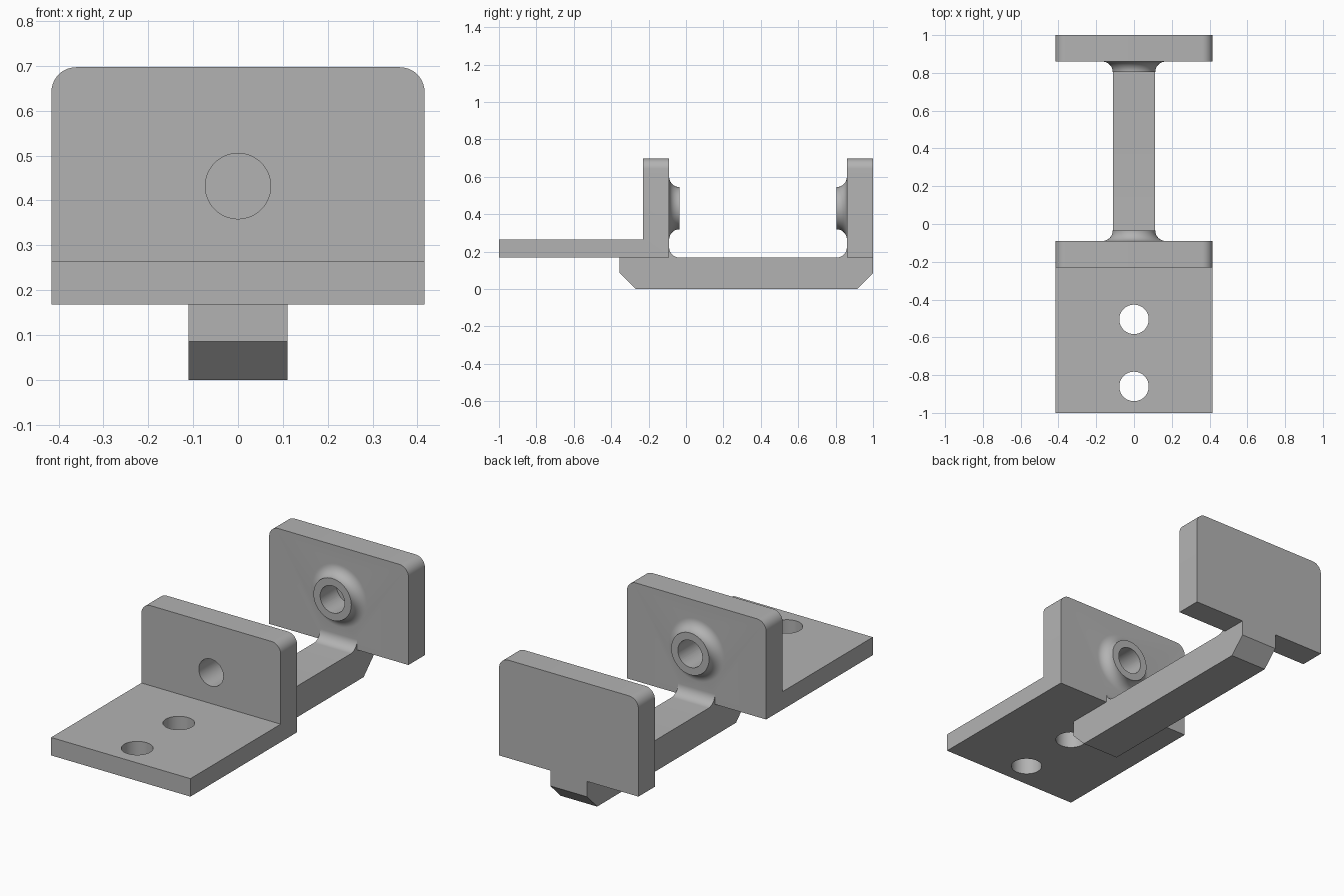
import bpy, bmesh, math
from mathutils import Matrix, Vector

if "Cube" in bpy.data.objects:
    bpy.data.objects.remove(bpy.data.objects["Cube"], do_unlink=True)

GREY = (0.45, 0.45, 0.45, 1)
metal = bpy.data.materials.new("plain grey")
metal.use_nodes = True
metal.diffuse_color = GREY
metal.node_tree.nodes["Principled BSDF"].inputs["Base Color"].default_value = GREY

HALF = 0.416              # half width of the plates
BASE, TOP = 0.168, 0.697  # bottom and top of the plates
FRONT, BACK = -0.09, 0.86  # inner faces of the two plates
R = 0.055                 # fillet and corner radius
AXIS = 0.432              # height of the bore


def add_object(name, bm):
    bmesh.ops.recalc_face_normals(bm, faces=bm.faces)
    mesh = bpy.data.meshes.new(name)
    bm.to_mesh(mesh)
    bm.free()
    mesh.materials.append(metal)
    obj = bpy.data.objects.new(name, mesh)
    bpy.context.collection.objects.link(obj)
    return obj


def prism(name, profile, half, round_top=False):
    """Extrude a (y, z) outline along x, optionally rounding the top corners."""
    bm = bmesh.new()
    face = bm.faces.new([bm.verts.new((-half, y, z)) for y, z in profile])
    ext = bmesh.ops.extrude_face_region(bm, geom=[face])
    moved = [v for v in ext["geom"] if isinstance(v, bmesh.types.BMVert)]
    bmesh.ops.translate(bm, verts=moved, vec=(2 * half, 0, 0))
    if round_top:
        corners = [e for e in bm.edges
                   if all(v.co.z > TOP - 0.001 for v in e.verts)
                   and abs(e.verts[0].co.x - e.verts[1].co.x) < 0.001]
        bmesh.ops.bevel(bm, geom=corners, offset=R, segments=10,
                        profile=0.5, affect='EDGES')
    return add_object(name, bm)


def arc(cx, cy, start, end, steps=12):
    angles = [math.radians(start + (end - start) * i / steps) for i in range(steps + 1)]
    return [(cx + R * math.cos(a), cy + R * math.sin(a)) for a in angles]


def boss(name, face_y, direction):
    """Flared collar turned around the bore axis."""
    outline = [(0, -0.03), (0.113 + R, -0.03)] + arc(0.113 + R, R, 270, 180) + [(0, R)]
    bm = bmesh.new()
    verts = [bm.verts.new((r, face_y + direction * h, AXIS)) for r, h in outline]
    edges = [bm.edges.new(pair) for pair in zip(verts, verts[1:])]
    bmesh.ops.spin(bm, geom=verts + edges, cent=(0, face_y, AXIS), axis=(0, 1, 0),
                   angle=2 * math.pi, steps=64)
    bmesh.ops.remove_doubles(bm, verts=bm.verts, dist=0.0001)
    return add_object(name, bm)


def drill(name, start, end, radius):
    a, b = Vector(start), Vector(end)
    turn = (b - a).to_track_quat('Z', 'Y').to_matrix().to_4x4()
    bm = bmesh.new()
    bmesh.ops.create_cone(bm, cap_ends=True, segments=64, radius1=radius, radius2=radius,
                          depth=(b - a).length, matrix=Matrix.Translation((a + b) / 2) @ turn)
    return add_object(name, bm)


def combine(target, tool, operation):
    mod = target.modifiers.new(operation.lower(), 'BOOLEAN')
    mod.operation, mod.object, mod.solver = operation, tool, 'EXACT'
    bpy.context.view_layer.objects.active = target
    bpy.ops.object.modifier_apply(modifier=mod.name)
    bpy.data.objects.remove(tool, do_unlink=True)


# Front L-shaped plate and upright rear plate
body = prism("bracket", [(-1, BASE), (FRONT, BASE), (FRONT, TOP), (-0.23, TOP),
                         (-0.23, 0.265), (-1, 0.265)], HALF, True)
rear_plate = prism("rear_plate", [(BACK, BASE), (1, BASE), (1, TOP), (BACK, TOP)], HALF, True)

# Connecting bar with chamfered ends and fillets running up the plates
bar = prism("connecting_bar",
            [(-0.355, 0.085), (-0.355, BASE), (-0.16, BASE), (-0.16, BASE + R)]
            + arc(FRONT + R, BASE + R, 180, 270) + arc(BACK - R, BASE + R, 270, 360)
            + [(0.93, BASE + R), (0.93, BASE), (1, BASE), (1, 0.085), (0.915, 0), (-0.27, 0)],
            0.11)

for part in (bar, rear_plate, boss("front_boss", FRONT, 1), boss("rear_boss", BACK, -1)):
    combine(body, part, 'UNION')

# Through bore in front, blind bore behind, two mounting holes in the foot
combine(body, drill("front_bore", (0, -0.3, AXIS), (0, 0.1, AXIS), 0.073), 'DIFFERENCE')
combine(body, drill("rear_bore", (0, 0.7, AXIS), (0, 0.945, AXIS), 0.073), 'DIFFERENCE')
for y in (-0.505, -0.86):
    combine(body, drill("mounting_hole", (0, y, 0.1), (0, y, 0.4), 0.078), 'DIFFERENCE')

bpy.ops.object.select_all(action='DESELECT')
body.select_set(True)
bpy.context.view_layer.objects.active = body
bpy.ops.object.shade_smooth_by_angle(angle=math.radians(30))
